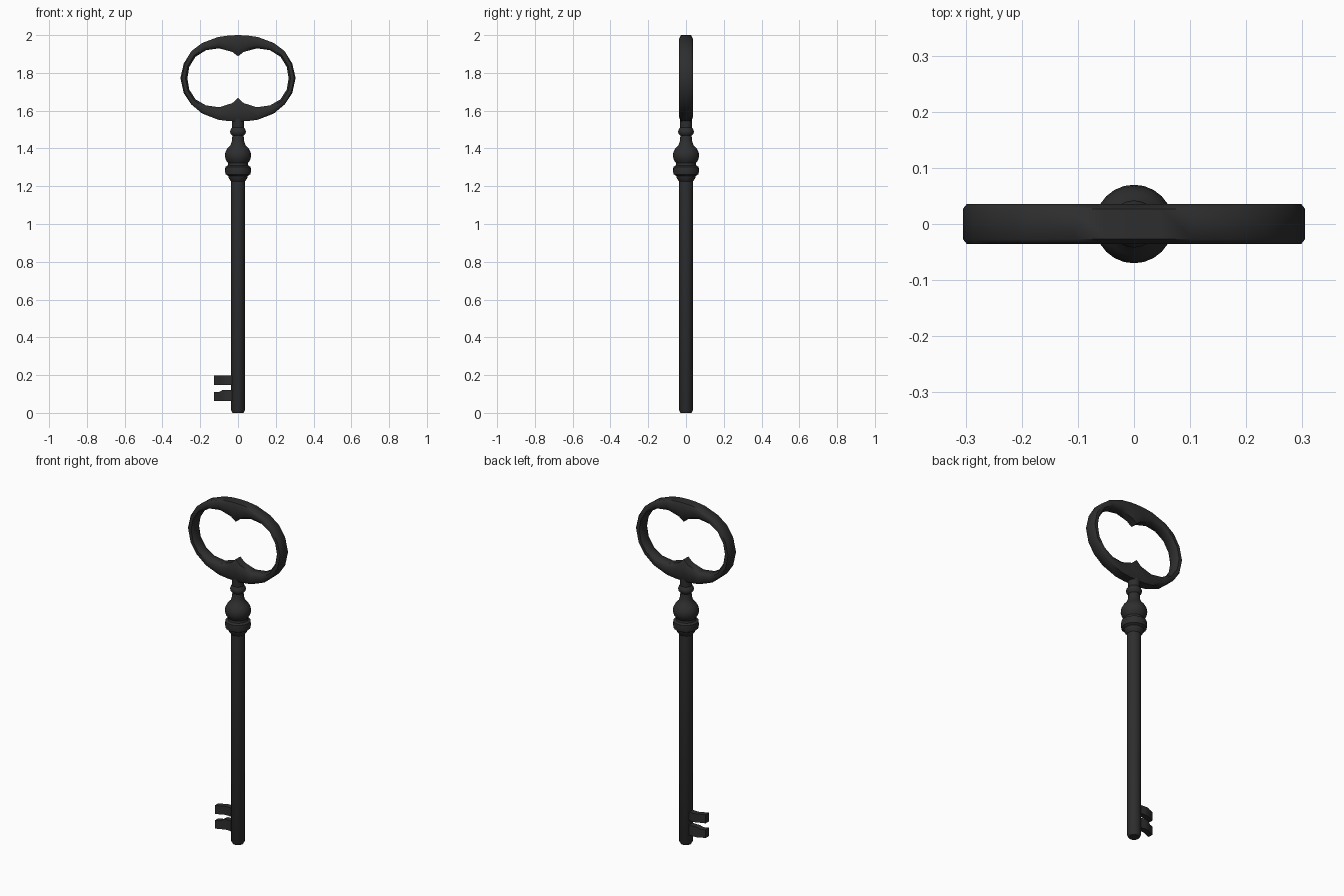
import bpy, bmesh, math

if "Cube" in bpy.data.objects:
    bpy.data.objects.remove(bpy.data.objects["Cube"])

iron = bpy.data.materials.new("dark iron")
iron.diffuse_color = (0.027, 0.027, 0.027, 1)
iron.use_nodes = True
iron.node_tree.nodes["Principled BSDF"].inputs["Base Color"].default_value = iron.diffuse_color


def finish(name, bm, angle=40):
    bmesh.ops.recalc_face_normals(bm, faces=bm.faces)
    me = bpy.data.meshes.new(name)
    bm.to_mesh(me)
    bm.free()
    me.materials.append(iron)
    ob = bpy.data.objects.new(name, me)
    bpy.context.collection.objects.link(ob)
    bpy.ops.object.select_all(action='DESELECT')
    ob.select_set(True)
    bpy.context.view_layer.objects.active = ob
    bpy.ops.object.shade_smooth_by_angle(angle=math.radians(angle))
    return ob


def bridge(bm, rings, closed):
    n = len(rings[0])
    for i in range(len(rings) if closed else len(rings) - 1):
        a, b = rings[i], rings[(i + 1) % len(rings)]
        for j in range(n):
            k = (j + 1) % n
            bm.faces.new((a[j], a[k], b[k], b[j]))
    if not closed:
        bm.faces.new(rings[0])
        bm.faces.new(rings[-1])


def lathe(name, profile, sides):
    bm = bmesh.new()
    rings = [[bm.verts.new((r * math.cos(2 * math.pi * j / sides),
                            r * math.sin(2 * math.pi * j / sides), z))
              for j in range(sides)] for r, z in profile]
    bridge(bm, rings, False)
    return finish(name, bm)


# Shaft with a softened tip
lathe("shaft", [(0.029, 0), (0.036, 0.012), (0.037, 1.26)], 20)

# Turned collar, bulb and neck
lathe("collar", [(0.036, 1.225), (0.048, 1.24), (0.052, 1.255), (0.066, 1.263),
                 (0.069, 1.28), (0.067, 1.303), (0.054, 1.31), (0.052, 1.322),
                 (0.064, 1.338), (0.070, 1.36), (0.067, 1.38), (0.055, 1.402),
                 (0.040, 1.417), (0.032, 1.44), (0.030, 1.468), (0.040, 1.478),
                 (0.042, 1.49), (0.038, 1.502), (0.031, 1.51), (0.033, 1.58)], 24)

# Bow: right half as (outer x, outer z, inner x, inner z), mirrored to the left
half = [(0, 2.0, 0, 1.888), (0.05, 1.998, 0.03, 1.911), (0.105, 1.99, 0.1, 1.93),
        (0.19, 1.958, 0.17, 1.92), (0.247, 1.915, 0.225, 1.885),
        (0.287, 1.85, 0.258, 1.832), (0.305, 1.773, 0.268, 1.773),
        (0.287, 1.692, 0.258, 1.712), (0.247, 1.633, 0.225, 1.66),
        (0.19, 1.585, 0.17, 1.628), (0.105, 1.552, 0.1, 1.618),
        (0.05, 1.545, 0.03, 1.64), (0, 1.543, 0, 1.668)]
loop = half + [(-a, b, -c, d) for a, b, c, d in half[-2:0:-1]]
section = [(0, -0.027), (0.2, -0.036), (0.72, -0.036), (1, -0.022),
           (1, 0.022), (0.72, 0.036), (0.2, 0.036), (0, 0.027)]
bm = bmesh.new()
rings = [[bm.verts.new((a + (c - a) * t, y, b + (d - b) * t)) for t, y in section]
         for a, b, c, d in loop]
bridge(bm, rings, True)
finish("bow", bm, 50)

# Bit: two curved teeth
path = [(-0.02, 0.0), (-0.055, 0.006), (-0.08, 0.004), (-0.1, -0.006), (-0.127, -0.016)]
for name, z0, z1 in (("lower_tooth", 0.062, 0.122), ("upper_tooth", 0.148, 0.198)):
    bm = bmesh.new()
    rings = []
    for i, (x, y) in enumerate(path):
        h = 0.016
        # the lower tooth is notched away from its top edge near the shaft
        top = z1 - (0.012 if name == "lower_tooth" and i > 2 else 0)
        rings.append([bm.verts.new(p) for p in
                      ((x, y - h, z0), (x, y + h, z0), (x, y + h, top), (x, y - h, top))])
    bridge(bm, rings, False)
    finish(name, bm, 30)
